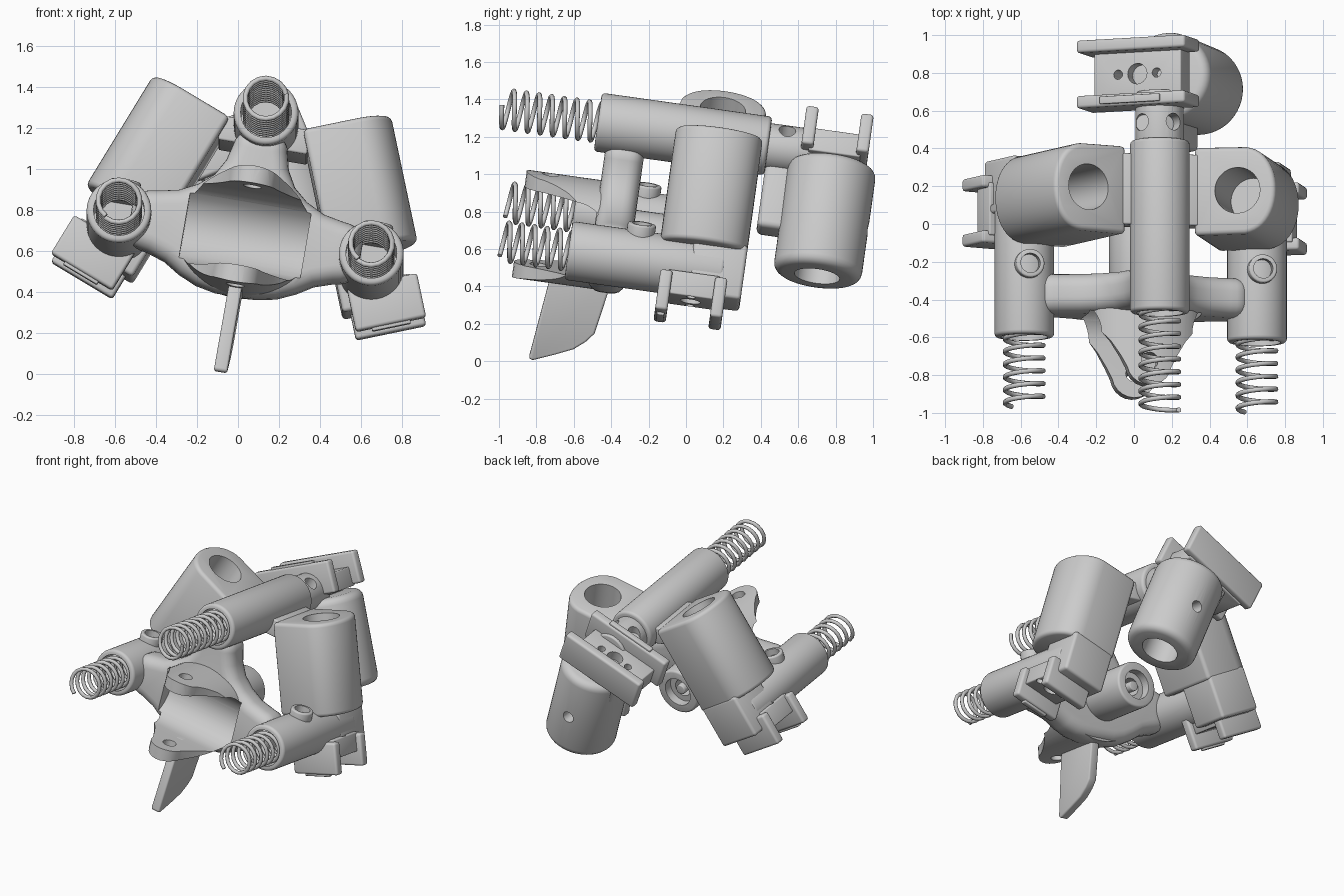
import bpy, bmesh, math
from math import sin, cos, pi, radians
from mathutils import Matrix, Vector

if "Cube" in bpy.data.objects:
    bpy.data.objects.remove(bpy.data.objects["Cube"])

# Whole mechanism is pitched and rolled; parts are built in an upright local frame
WORLD = (Matrix.Translation((0.035, 0, 0.61)) @ Matrix.Rotation(radians(-8), 4, 'X')
         @ Matrix.Rotation(radians(9.7), 4, 'Y'))
T = Matrix.Translation
ALONG_X = Matrix(((0, 0, 1, 0), (1, 0, 0, 0), (0, 1, 0, 0), (0, 0, 0, 1)))


def along_y(x, y_back, z):
    return T((x, y_back, z)) @ Matrix.Rotation(pi / 2, 4, 'X')


def circle(r, n=40):
    return [(r * cos(2 * pi * i / n), r * sin(2 * pi * i / n)) for i in range(n)]


def arc(cx, cy, r, a0, a1, n):
    return [(cx + r * cos(radians(a0 + (a1 - a0) * i / n)),
             cy + r * sin(radians(a0 + (a1 - a0) * i / n))) for i in range(n + 1)]


def rect(w, h):
    return [(-w / 2, -h / 2), (w / 2, -h / 2), (w / 2, h / 2), (-w / 2, h / 2)]


def prism(name, pts, depth, m, bevel=0.0, cuts=(), seg=3):
    """Extrude a profile from z=0 to depth, bevel it, apply (profile, depth, matrix[, operation]) cuts."""
    bm = bmesh.new()
    f = bm.faces.new([bm.verts.new((p[0], p[1], 0)) for p in pts])
    ext = bmesh.ops.extrude_face_region(bm, geom=[f])['geom']
    bmesh.ops.translate(bm, vec=(0, 0, depth), verts=[v for v in ext if isinstance(v, bmesh.types.BMVert)])
    bmesh.ops.recalc_face_normals(bm, faces=bm.faces)
    me = bpy.data.meshes.new(name)
    bm.to_mesh(me)
    bm.free()
    ob = bpy.data.objects.new(name, me)
    bpy.context.collection.objects.link(ob)
    ob.matrix_world = WORLD @ m
    if bevel:
        b = ob.modifiers.new('bevel', 'BEVEL')
        b.width, b.segments, b.limit_method, b.angle_limit = bevel, seg, 'ANGLE', radians(40)
    helpers = []
    for cut in cuts:
        c = prism('cutter', *cut[:3])
        c.hide_render = True
        helpers.append(c)
        mod = ob.modifiers.new('cut', 'BOOLEAN')
        mod.operation = cut[3] if len(cut) > 3 else 'DIFFERENCE'
        mod.object, mod.solver = c, 'EXACT'
    if ob.modifiers:
        bpy.context.view_layer.update()
        ob.data = bpy.data.meshes.new_from_object(
            ob.evaluated_get(bpy.context.evaluated_depsgraph_get()))
        ob.modifiers.clear()
        for c in helpers:
            bpy.data.objects.remove(c)
    ob.data.shade_smooth()
    ob.data.set_sharp_from_angle(angle=radians(35))
    return ob


def spring(name, x, z, y0, y1, r=0.102, pitch=0.068):
    n = int((y0 - y1) / pitch * 18)
    cu = bpy.data.curves.new(name, 'CURVE')
    cu.dimensions, cu.bevel_depth, cu.bevel_resolution, cu.use_fill_caps = '3D', 0.013, 2, True
    s = cu.splines.new('POLY')
    s.points.add(n)
    for i, p in enumerate(s.points):
        a = 2 * pi * i / 18
        p.co = (x + r * cos(a), y0 + (y1 - y0) * i / n, z + r * sin(a), 1)
    ob = bpy.data.objects.new(name, cu)
    bpy.context.collection.objects.link(ob)
    ob.matrix_world = WORLD


# Tubes with counterbored fronts, and their springs
for name, x, z, front, back, tip in (('left', -0.625, 0, -0.62, 0.22, -0.98),
                                     ('right', 0.625, 0, -0.62, 0.22, -0.98),
                                     ('top', 0, 0.605, -0.56, 0.36, -1.08)):
    prism(name + '_tube', circle(0.158, 48), back - front, along_y(x, back, z), 0.02,
          [(circle(0.124), 0.5, along_y(x, front + 0.4, z))])
    spring(name + '_spring', x, z, front + 0.3, tip)

# Collar with screw holes behind the top tube
prism('collar', circle(0.128), 0.30, along_y(0, 0.62, 0.6), 0.01,
      [(circle(0.045, 20), 0.2, T((sx, 0.45, 0.63)) @ Matrix.Rotation(t, 4, 'Y'))
       for sx, t in ((-0.09, -0.5), (0.03, 0.3))])

# Short vertical bosses on the side tubes
for s in (-1, 1):
    prism('boss', circle(0.076, 28), 0.11, T((s * 0.625, -0.25, 0.09)), 0.01,
          [(circle(0.052, 24), 0.2, T((s * 0.625, -0.25, 0.12)))])

# Clevis slot profile, shared by the web and the clevis
slot = arc(-0.61, 0, 0.2, -90, 90, 20) + [(-0.8, 0.205), (-1.2, 0.205), (-1.2, -0.205), (-0.8, -0.205)]

# Three-armed web joining the tubes
half = [(0.13, 0.52), (0.135, 0.44), (0.155, 0.36), (0.2, 0.28), (0.27, 0.22), (0.36, 0.175),
        (0.46, 0.155), (0.57, 0.14), (0.57, -0.13), (0.46, -0.15), (0.37, -0.18),
        (0.29, -0.23), (0.2, -0.27), (0.1, -0.29)]
prism('web', half + [(-x, y) for x, y in reversed(half)], 0.21, along_y(0, -0.29, 0), 0.085,
      [(slot, 0.6, T((-0.3, 0, 0)) @ ALONG_X)], seg=5)

# Clevis: oval cup trimmed to a tongue outline, with a rounded slot and pin holes
side = [(0.34, -0.32), (0.34, -0.45), (0.32, -0.51), (0.27, -0.58), (0.2, -0.66), (0.15, -0.74)]
tongue = side + arc(0, -0.78, 0.12, -10, -170, 10) + [(-x, y) for x, y in reversed(side)]
oval = [(1.16 * x, y) for x, y in circle(0.29, 64)]
prism('clevis', tongue, 0.7, T((0, 0, -0.35)), 0,
      [(oval, 1.0, along_y(0, -0.1, 0), 'INTERSECT'),
       (slot, 1.0, T((-0.5, 0, 0)) @ ALONG_X),
       (circle(0.045, 24), 1.0, T((0, -0.77, -0.5)))])

# Rear hub with concentric recess
prism('rear_hub', circle(0.158), 0.4, along_y(-0.01, 0.06, 0), 0.015,
      [(circle(0.1), 0.1, along_y(-0.01, 0.1, 0)), (circle(0.06, 28), 0.3, along_y(-0.01, 0.12, 0))])
prism('hub_pin', circle(0.035, 20), 0.25, along_y(-0.01, 0.03, 0), 0.006)

# Fin under the clevis
fin = [(-0.66, -0.2), (-0.7, -0.29), (-0.75, -0.71), (-0.73, -0.72), (-0.62, -0.675),
       (-0.52, -0.63), (-0.46, -0.58), (-0.42, -0.53), (-0.375, -0.28), (-0.37, -0.2)]
prism('fin', fin, 0.066, T((-0.033, 0, 0)) @ ALONG_X, 0.018)


# Forked bracket: cross piece with screw holes, two plates and a stepped lip
def bracket(name, fm, w):
    holes = [(circle(r, 20), 0.4, fm @ T((hx, 0, -0.2)))
             for hx, r in ((-0.11, 0.025), (0, 0.055), (0.11, 0.025))]
    prism(name + '_bracket_base', rect(w * 0.8, 0.28), 0.13, fm @ T((0, 0, -0.01)), 0.008, holes)
    for dy in (-0.148, 0.148):
        prism(name + '_bracket_plate', rect(w, 0.22), 0.066,
              fm @ along_y(0, dy + 0.033, 0), 0.016)
    prism(name + '_bracket_lip', rect(w * 0.55, 0.04), 0.03, fm @ T((0, -0.148, -0.125)), 0.006)


# Side motors: D-shaped bored housing, offset neck and bracket
for s, nm in ((1, 'right'), (-1, 'left')):
    m = T((s * 0.4, 0.093, 0.7)) @ Matrix.Rotation(radians(-21.5 * s), 4, 'Y')
    prof = [(s * 0.205 * cos(a * pi / 24) ** 0.8, 0.235 * sin(a * pi / 24)) for a in range(-11, 12)]
    prof += [(-s * 0.235, 0.235), (-s * 0.235, -0.235)]
    prism(nm + '_motor', prof, 0.63, m @ T((0, 0, -0.63)), 0.025,
          [(circle(0.122), 0.5, m @ T((0, 0, -0.42)))])
    prism(nm + '_neck', rect(0.33, 0.29), 0.3, m @ T((-s * 0.06, 0.09, -0.9)), 0.02)
    bracket(nm, m @ T((-s * 0.01, -0.03, -0.915)), 0.35)

# Rear motor: round housing hanging from the top tube, its neck and bracket
m = T((0.335, 0.715, 0.0)) @ Matrix.Rotation(radians(148), 4, 'Y')
mh = m @ Matrix.Rotation(radians(4), 4, 'Y')
prism('rear_motor', circle(0.237, 48), 0.63, mh @ T((0, 0, -0.63)), 0.05,
      [(circle(0.122), 0.5, mh @ T((0, 0, -0.42))),
       (circle(0.04, 20), 0.4, mh @ T((0, 0, -0.3)) @ Matrix.Rotation(-pi / 2, 4, 'X'))], 4)
prism('rear_neck', rect(0.28, 0.24), 0.2, m @ T((0.04, 0, -0.7)), 0.02)
bracket('rear', m @ T((0.06, 0, -0.76)), 0.62)

# Gear housing in front of the rear motor, and tie blocks from side motors to the top tube
prism('gear_housing', rect(0.16, 0.2), 0.42, T((0.21, 0.46, 0.18)) @ Matrix.Rotation(radians(-32), 4, 'Y'), 0.03)
for s in (-1, 1):
    prism('tie_block', rect(0.2, 0.38), 0.12, T((s * 0.12, 0.1, 0.5)), 0.01)
